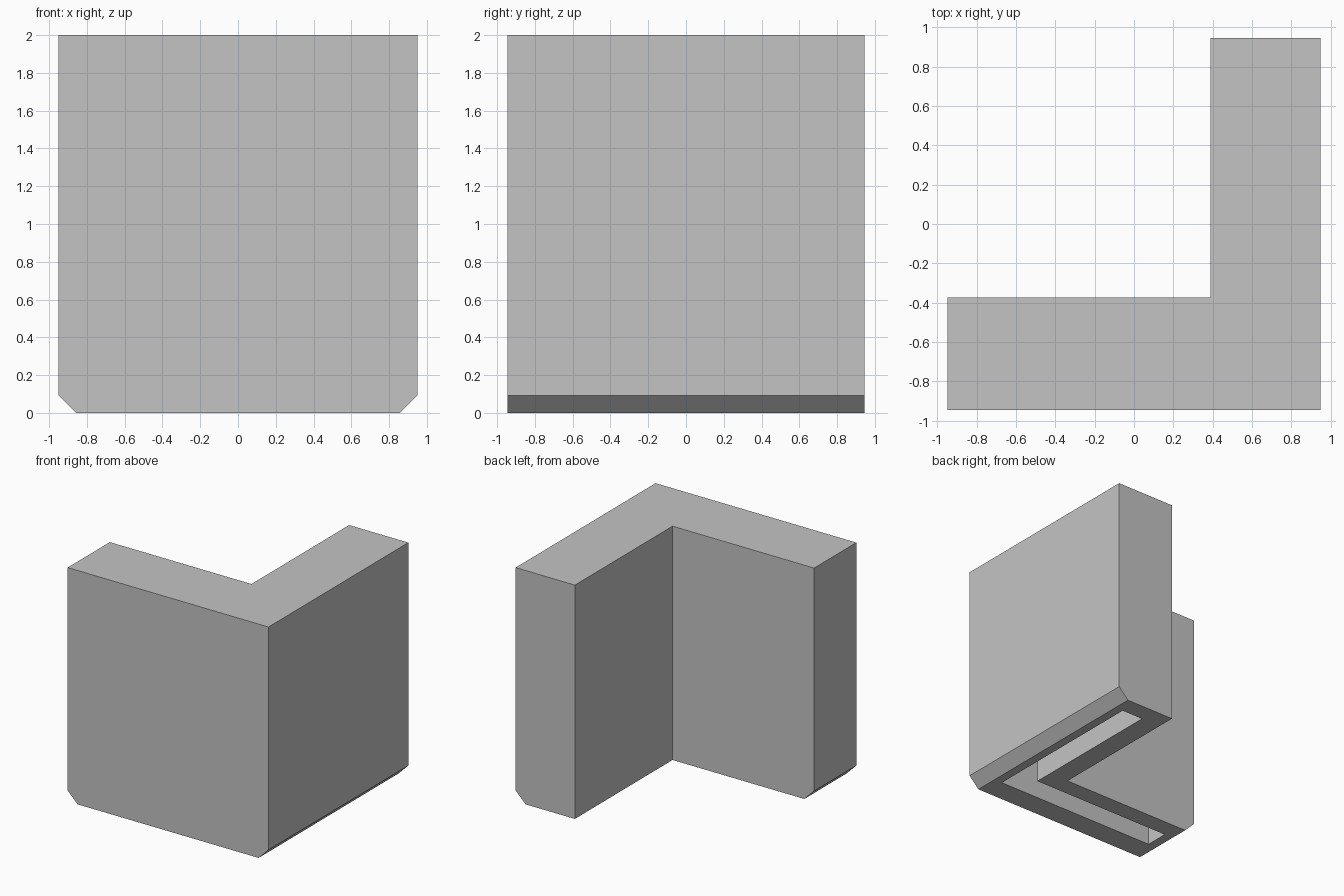
import bpy
import bmesh

cube = bpy.data.objects.get("Cube")
if cube:
    bpy.data.objects.remove(cube, do_unlink=True)

# One plain grey for the whole piece
grey = bpy.data.materials.new("plain_grey")
grey.use_nodes = True
colour = (0.55, 0.55, 0.55, 1)
grey.diffuse_color = colour
grey.node_tree.nodes["Principled BSDF"].inputs["Base Color"].default_value = colour


def l_prism(name, left, right, front, back, inner_x, inner_y, z0, z1):
    """Extrude an L-shaped outline from z0 up to z1."""
    outline = [(left, front), (right, front), (right, back),
               (inner_x, back), (inner_x, inner_y), (left, inner_y)]
    bm = bmesh.new()
    base = bm.faces.new([bm.verts.new((x, y, z0)) for x, y in outline])
    top = bmesh.ops.extrude_face_region(bm, geom=[base])["geom"]
    bmesh.ops.translate(bm, vec=(0, 0, z1 - z0),
                        verts=[v for v in top if isinstance(v, bmesh.types.BMVert)])
    bmesh.ops.recalc_face_normals(bm, faces=bm.faces)
    mesh = bpy.data.meshes.new(name)
    mesh.materials.append(grey)
    obj = bpy.data.objects.new(name, mesh)
    bpy.context.collection.objects.link(obj)
    return obj, bm


# Corner wall, with the bottom edges of its two outer x sides chamfered
WIDE, DEEP, CHAMFER = 0.95, 0.945, 0.093
wall, bm = l_prism("corner_wall", -WIDE, WIDE, -DEEP, DEEP, 0.39, -0.375, 0, 2)
edges = [e for e in bm.edges
         if all(v.co.z < 0.001 and abs(v.co.x) > WIDE - 0.001 for v in e.verts)
         and abs(e.verts[0].co.x - e.verts[1].co.x) < 0.001]
bmesh.ops.bevel(bm, geom=edges, offset=CHAMFER, offset_type='OFFSET',
                segments=1, affect='EDGES')
bm.to_mesh(wall.data)
bm.free()

# L-shaped slot cut up into the underside
cutter, bm = l_prism("slot_cutter", -0.775, 0.78, -0.74, 0.787, 0.575, -0.535, -0.1, 0.4)
bm.to_mesh(cutter.data)
bm.free()
cutter.hide_render = True
cutter.hide_set(True)

cut = wall.modifiers.new("underside_slot", 'BOOLEAN')
cut.operation = 'DIFFERENCE'
cut.solver = 'EXACT'
cut.object = cutter

# Bake the cut and drop the helper
bpy.context.view_layer.update()
graph = bpy.context.evaluated_depsgraph_get()
baked = bpy.data.meshes.new_from_object(wall.evaluated_get(graph))
wall.modifiers.clear()
wall.data = baked
bpy.data.objects.remove(cutter, do_unlink=True)
